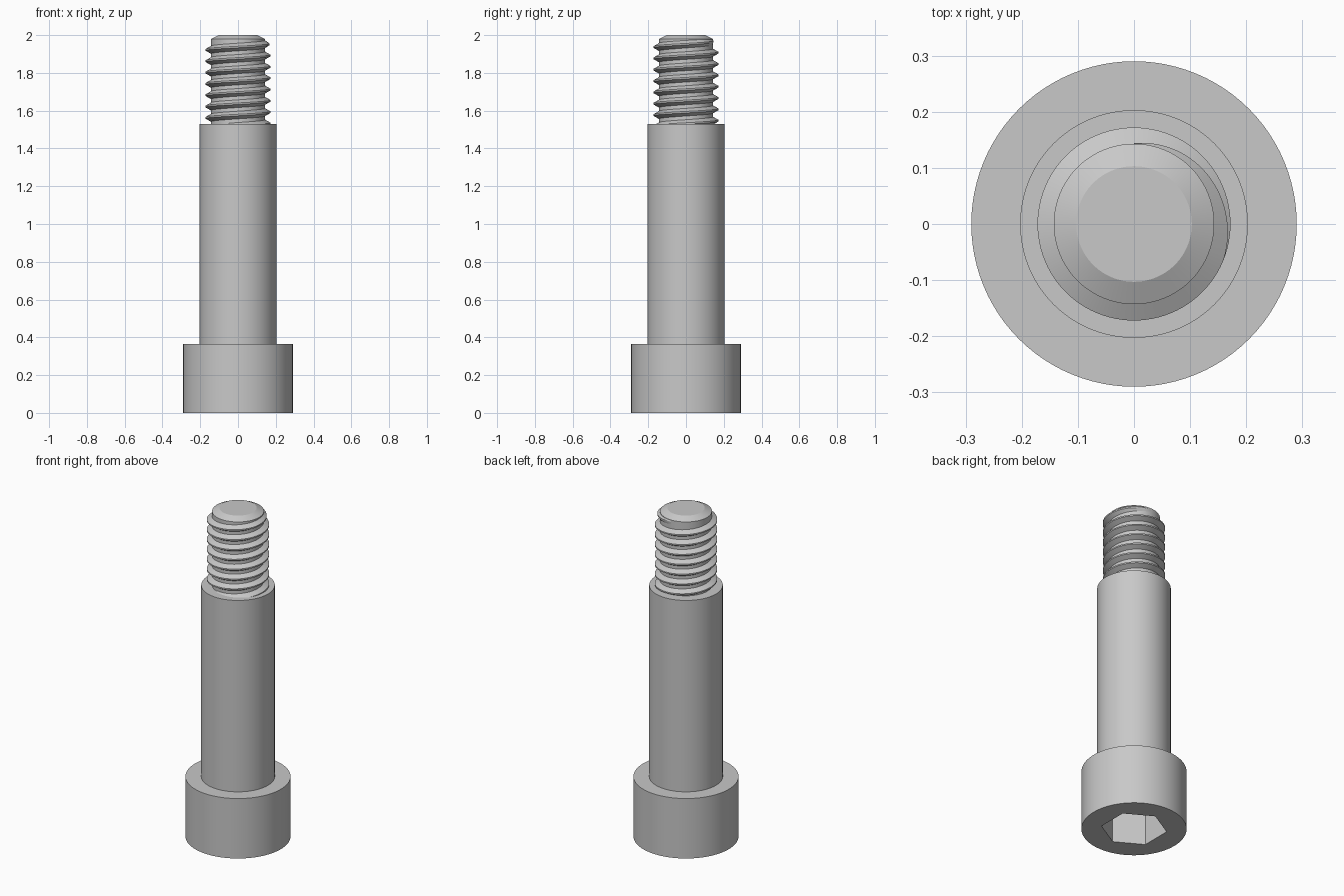
import bpy, bmesh
from math import pi, tau, cos, sin, radians

cube = bpy.data.objects.get("Cube")
if cube:
    bpy.data.objects.remove(cube, do_unlink=True)

SEG = 96          # sides of every round part
HEAD_R, HEAD_TOP = 0.29, 0.365
SHOULDER_R, SHOULDER_TOP = 0.203, 1.53
CORE_R, CREST_R = 0.143, 0.172
PITCH = 0.06

steel = bpy.data.materials.new("steel grey")
steel.use_nodes = True
grey = (0.58, 0.58, 0.58, 1)
steel.diffuse_color = grey
steel.node_tree.nodes["Principled BSDF"].inputs["Base Color"].default_value = grey


def loft(name, sections, closed):
    """Skin a list of point rows; closed rows wrap round, both ends are capped."""
    bm = bmesh.new()
    rows = [[bm.verts.new(p) for p in row] for row in sections]
    for a, b in zip(rows, rows[1:]):
        n = len(a)
        for i in range(n if closed else n - 1):
            j = (i + 1) % n
            bm.faces.new((a[i], a[j], b[j], b[i]))
    bm.faces.new(rows[0])
    bm.faces.new(rows[-1])
    bmesh.ops.recalc_face_normals(bm, faces=bm.faces)
    mesh = bpy.data.meshes.new(name)
    bm.to_mesh(mesh)
    bm.free()
    mesh.materials.append(steel)
    obj = bpy.data.objects.new(name, mesh)
    bpy.context.collection.objects.link(obj)
    bpy.ops.object.select_all(action='DESELECT')
    obj.select_set(True)
    bpy.context.view_layer.objects.active = obj
    bpy.ops.object.shade_smooth_by_angle(angle=radians(25))
    return obj


def ring(radius, z, hexagon=False):
    """Circle, or a hexagon of the given apothem sampled at the same angles."""
    row = []
    for i in range(SEG):
        a = tau * i / SEG
        r = radius
        if hexagon:
            r /= cos((a + pi / 6) % (pi / 3) - pi / 6)
        row.append((r * cos(a), r * sin(a), z))
    return row


# Head with a hexagonal socket in its underside
SOCKET = 0.158
loft("head", [ring(SOCKET, 0.2, True), ring(SOCKET, 0, True),
              ring(HEAD_R, 0), ring(HEAD_R, HEAD_TOP)], True)

# Plain shoulder
loft("shoulder", [ring(SHOULDER_R, HEAD_TOP), ring(SHOULDER_R, SHOULDER_TOP)], True)

# Threaded end core with chamfered tip
loft("thread_core", [ring(CORE_R, SHOULDER_TOP - 0.02), ring(CORE_R, 1.98),
                     ring(0.103, 2)], True)

# Right-handed helical thread, fading into the core at its upper end
sections = []
first, last = -round(7.3 * SEG), SEG // 4
fade_len = SEG * 0.31
for i in range(first, last + 1):
    a = tau * i / SEG
    z = 1.952 + PITCH * i / SEG
    fade = min(1, (last - i) / fade_len)
    crest = CORE_R + 0.001 + (CREST_R - CORE_R - 0.001) * fade
    profile = [(CORE_R - 0.003, -0.022), (crest, -0.004),
               (crest, 0.004), (CORE_R - 0.003, 0.022)]
    sections.append([(r * cos(a), r * sin(a), min(z + dz, 1.98)) for r, dz in profile])
loft("thread", sections, True)
